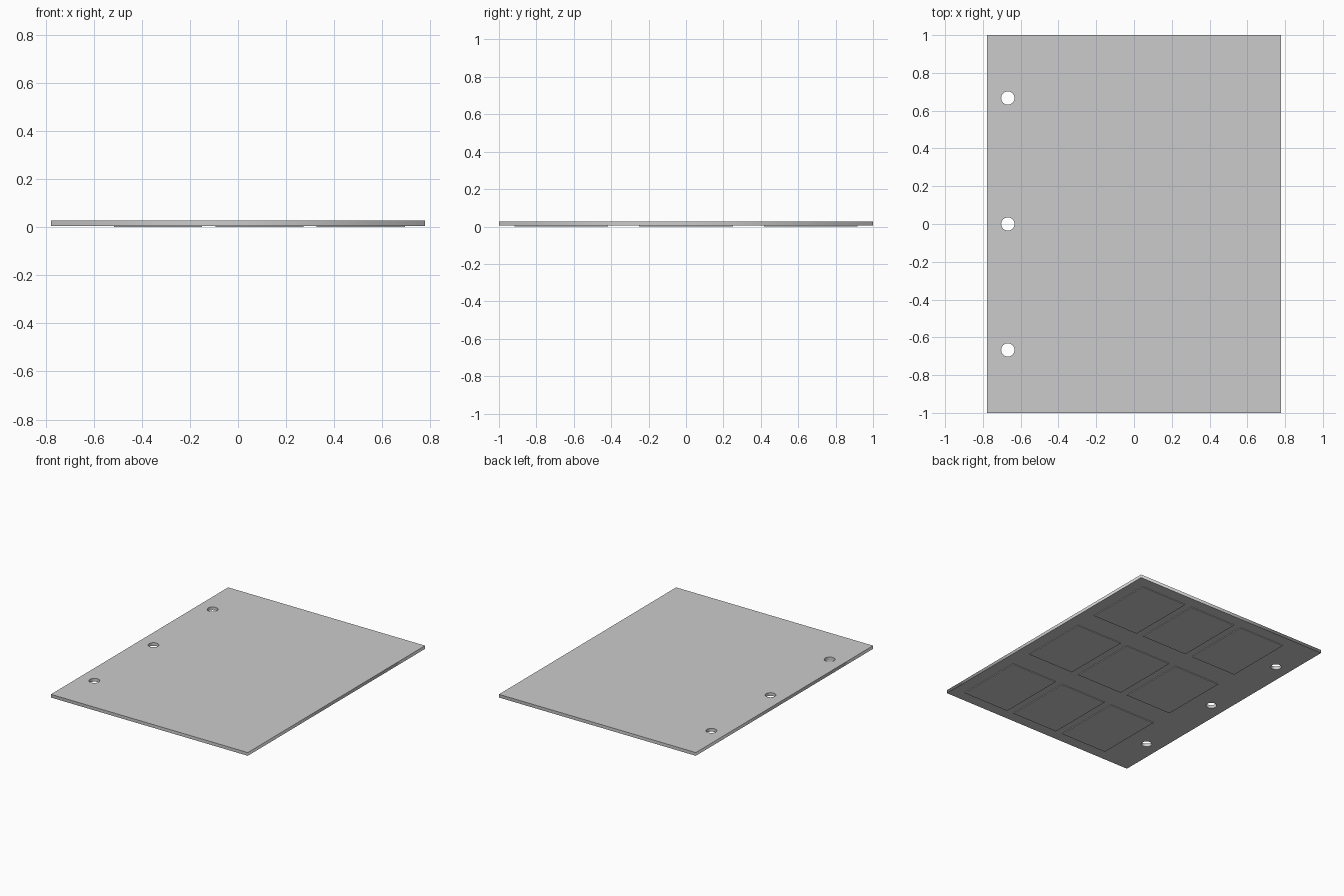
import bpy, bmesh
from math import cos, sin, tau

if "Cube" in bpy.data.objects:
    bpy.data.objects.remove(bpy.data.objects["Cube"])

HALF_W, HALF_L = 0.778, 1.0
SHEET_Z0, SHEET_Z1 = 0.005, 0.028


def add_loop(curve, points):
    spline = curve.splines.new('POLY')
    spline.points.add(len(points) - 1)
    for p, (x, y) in zip(spline.points, points):
        p.co = (x, y, 0, 1)
    spline.use_cyclic_u = True


def link_mesh(name, bm):
    mesh = bpy.data.meshes.new(name)
    bm.to_mesh(mesh)
    bm.free()
    ob = bpy.data.objects.new(name, mesh)
    bpy.context.collection.objects.link(ob)
    return ob


# Sheet: rectangular outline with three punched binder holes
curve = bpy.data.curves.new("sheet_profile", 'CURVE')
curve.dimensions = '2D'
curve.fill_mode = 'BOTH'
curve.extrude = (SHEET_Z1 - SHEET_Z0) / 2
add_loop(curve, [(-HALF_W, -HALF_L), (HALF_W, -HALF_L),
                 (HALF_W, HALF_L), (-HALF_W, HALF_L)])
for hy in (-0.667, 0, 0.667):
    add_loop(curve, [(-0.668 + 0.035 * cos(tau * i / 32),
                      hy + 0.035 * sin(tau * i / 32)) for i in range(32)])
profile = bpy.data.objects.new("sheet_profile", curve)
bpy.context.collection.objects.link(profile)
bpy.context.view_layer.update()

bm = bmesh.new()
evaluated = profile.evaluated_get(bpy.context.evaluated_depsgraph_get())
bm.from_mesh(evaluated.to_mesh())
bmesh.ops.remove_doubles(bm, verts=bm.verts, dist=1e-5)
bmesh.ops.recalc_face_normals(bm, faces=bm.faces)
bmesh.ops.translate(bm, verts=bm.verts, vec=(0, 0, (SHEET_Z0 + SHEET_Z1) / 2))
evaluated.to_mesh_clear()
bpy.data.objects.remove(profile)
sheet = link_mesh("sheet", bm)

# Pockets: 3 x 3 panels set through the sheet, standing proud underneath
for col in range(3):
    for row in range(3):
        bm = bmesh.new()
        bmesh.ops.create_cube(bm, size=1)
        bmesh.ops.scale(bm, verts=bm.verts, vec=(0.367, 0.5, SHEET_Z1))
        pocket = link_mesh(f"pocket_{row + 1}_{col + 1}", bm)
        pocket.location = (-0.333 + col * 0.422, (row - 1) * 0.667, SHEET_Z1 / 2)
